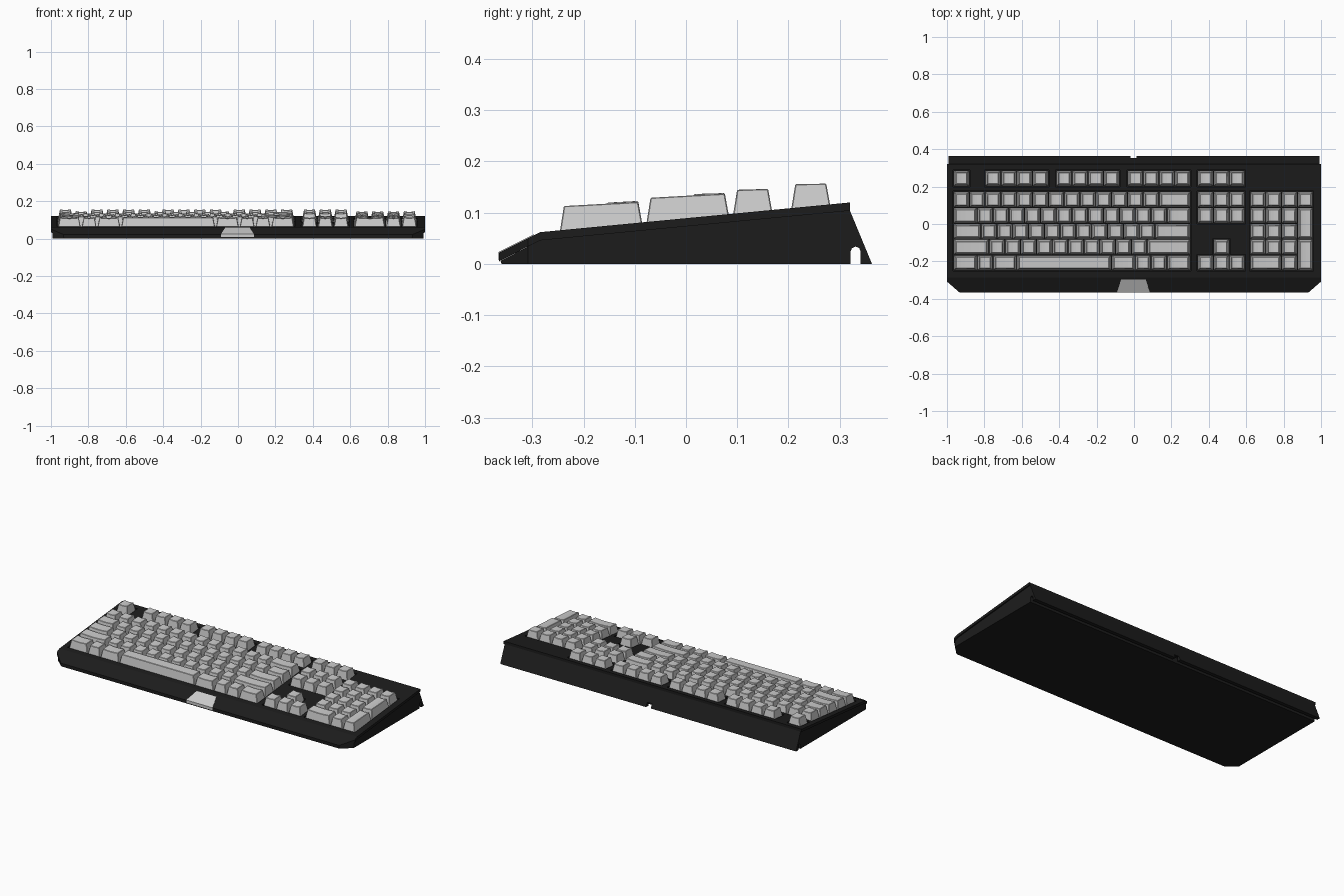
import bpy, bmesh
from mathutils import Vector

if "Cube" in bpy.data.objects:
    bpy.data.objects.remove(bpy.data.objects["Cube"])

U = 0.0845                                   # key pitch
ROW_Y = [0.2435, 0.130, 0.0455, -0.039, -0.1235, -0.207]
TILT = [0.016, 0.03, 0.03, 0.055, 0.055, 0.055]
MAIN_X, NAV_X, PAD_X = -0.965, 0.340, 0.620  # left edges of the key blocks

black = bpy.data.materials.new("black_plastic")
black.diffuse_color = (0.012, 0.012, 0.012, 1)
black.use_nodes = True
black.node_tree.nodes["Principled BSDF"].inputs["Base Color"].default_value = black.diffuse_color


def surface(y):
    return 0.062 + 0.0959 * (y + 0.285)


def finish(name, bm, mat=None):
    bmesh.ops.recalc_face_normals(bm, faces=bm.faces)
    me = bpy.data.meshes.new(name)
    bm.to_mesh(me)
    bm.free()
    ob = bpy.data.objects.new(name, me)
    bpy.context.collection.objects.link(ob)
    if mat:
        me.materials.append(mat)
    return ob


def prism(name, profile, half):
    """Extrude a (y, z) profile across x and clip the two front corners."""
    bm = bmesh.new()
    face = bm.faces.new([bm.verts.new((-half, y, z)) for y, z in profile])
    ext = bmesh.ops.extrude_face_region(bm, geom=[face])["geom"]
    verts = [g for g in ext if isinstance(g, bmesh.types.BMVert)]
    bmesh.ops.translate(bm, verts=verts, vec=(2 * half, 0, 0))
    if face not in bm.faces[:] or len([f for f in bm.faces if len(f.verts) == len(profile)]) < 2:
        bmesh.ops.holes_fill(bm, edges=bm.edges[:], sides=0)
    for s in (-1, 1):
        cut = bmesh.ops.bisect_plane(
            bm, geom=bm.verts[:] + bm.edges[:] + bm.faces[:],
            plane_co=(s * half, -0.308, 0), plane_no=Vector((s * 0.057, -0.066, 0)).normalized(),
            clear_outer=True)["geom_cut"]
        bmesh.ops.holes_fill(bm, edges=[g for g in cut if isinstance(g, bmesh.types.BMEdge)], sides=0)
    return finish(name, bm, black)


def subtract(target, x0, x1, y0, y1, z0, z1):
    bm = bmesh.new()
    bmesh.ops.create_cube(bm, size=1)
    for v in bm.verts:
        v.co = ((x0 + x1) / 2 + v.co.x * (x1 - x0), (y0 + y1) / 2 + v.co.y * (y1 - y0),
                (z0 + z1) / 2 + v.co.z * (z1 - z0))
    cutter = finish("cutter", bm)
    cutter.hide_render = True
    mod = target.modifiers.new("cut", "BOOLEAN")
    mod.operation, mod.solver, mod.object = "DIFFERENCE", "EXACT", cutter
    bpy.context.view_layer.objects.active = target
    bpy.ops.object.modifier_apply(modifier=mod.name)
    bpy.data.objects.remove(cutter)


# Wedge base with rear cable channel and sloping back
base = prism("base", [(-0.36, 0), (-0.362, 0.006), (-0.285, 0.046), (0.32, 0.104), (0.363, 0),
                      (0.341, 0), (0.341, 0.024), (0.338, 0.031), (0.331, 0.034),
                      (0.324, 0.031), (0.321, 0.024), (0.321, 0)], 0.993)
subtract(base, -0.018, 0.014, 0.332, 0.40, -0.02, 0.025)     # cable exit

# Top plate with openings for the key blocks
plate = prism("top_plate", [(-0.365, 0.005), (-0.365, 0.022), (-0.285, 0.062), (0.32, 0.12),
                            (0.32, 0.104), (-0.285, 0.046)], 1.0)
wells = [(MAIN_X + a * U, n, 0, 0) for a, n in ((0, 1), (2, 4), (6.5, 4), (11, 4))]
wells += [(MAIN_X, 15, 1, 5), (NAV_X, 3, 0, 0), (NAV_X, 3, 1, 2), (NAV_X + U, 1, 4, 4),
          (NAV_X, 3, 5, 5), (PAD_X, 4, 1, 5)]
for x, n, top, bottom in wells:
    subtract(plate, x - 0.003, x + n * U + 0.003, ROW_Y[bottom] - U / 2 - 0.003,
             ROW_Y[top] + U / 2 + 0.003, -0.05, 0.2)


def key(bm, x, units, row, rows=1):
    """Tapered keycap with a shallow dished top; rows=2 makes a tall key."""
    w, d = units * U, rows * U
    cx, cy = x + w / 2, ROW_Y[row] - (rows - 1) * U / 2
    hb, db = w / 2 - 0.002, d / 2 - 0.002
    ht, dt = w / 2 - 0.0135, d / 2 - 0.012
    dip = 0 if units > 4 else 0.004
    tilt = TILT[row + rows - 1]
    low, high = [], []
    for s in (-1, 1):
        low.append([bm.verts.new((cx + t * hb, cy + s * db, surface(cy + s * db) - 0.015))
                    for t in (-1, 1)])
        high.append([bm.verts.new((cx + t * ht, cy + s * dt,
                                   surface(cy) + 0.044 + s * dt * tilt - dip * (1 - t * t)))
                     for t in (-1, -0.5, 0, 0.5, 1)])
    for i in range(4):
        bm.faces.new((high[0][i], high[0][i + 1], high[1][i + 1], high[1][i]))
    for i in (0, 1):
        bm.faces.new(low[i] + high[i][::-1])
        bm.faces.new((low[0][-i], low[1][-i], high[1][-i], high[0][-i]))
    bm.faces.new((low[0][0], low[0][1], low[1][1], low[1][0]))


def key_block(name, x0, keys):
    bm = bmesh.new()
    for pos, units, row, rows in keys:
        key(bm, x0 + pos * U, units, row, rows)
    ob = finish(name, bm)
    bev = ob.modifiers.new("soft_edges", "BEVEL")
    bev.width, bev.segments, bev.limit_method, bev.angle_limit = 0.002, 1, "ANGLE", 0.7


# Function row
key_block("function_keys", MAIN_X,
          [(0, 1, 0, 1)] + [(a + i, 1, 0, 1) for a in (2, 6.5, 11) for i in range(4)])

# Main typing rows, given as key widths
layout = {
    "number_row_keys": [1] * 13 + [2],
    "upper_letter_keys": [1.5] + [1] * 12 + [1.5],
    "home_row_keys": [1.75] + [1] * 11 + [2.25],
    "lower_letter_keys": [2.25] + [1] * 10 + [2.75],
    "space_row_keys": [1.5, 1, 1.5, 6, 1.5, 1, 1, 1.5],
}
for row, (name, widths) in enumerate(layout.items(), 1):
    key_block(name, MAIN_X, [(sum(widths[:i]), w, row, 1) for i, w in enumerate(widths)])

# Navigation and arrow keys
key_block("navigation_keys", NAV_X, [(i, 1, r, 1) for r in (0, 1, 2) for i in range(3)])
key_block("arrow_keys", NAV_X, [(1, 1, 4, 1)] + [(i, 1, 5, 1) for i in range(3)])

# Number pad with two tall keys and one wide key
key_block("number_pad_keys", PAD_X,
          [(i, 1, 1, 1) for i in range(4)] + [(i, 1, r, 1) for r in (2, 3, 4) for i in range(3)]
          + [(0, 2, 5, 1), (2, 1, 5, 1), (3, 1, 2, 2), (3, 1, 4, 2)])

# Grey trapezoid tab wrapping the front lip
bm = bmesh.new()
rings = []
for half, y, z in ((0.088, -0.366, 0.008), (0.088, -0.366, 0.0235), (0.066, -0.297, 0.058),
                   (0.066, -0.297, 0.052), (0.088, -0.36, 0.008)):
    rings.append([bm.verts.new((s * half - 0.003, y, z)) for s in (-1, 1)])
for i in range(5):
    a, b = rings[i], rings[(i + 1) % 5]
    bm.faces.new((a[0], a[1], b[1], b[0]))
for s in (0, 1):
    bm.faces.new([r[s] for r in rings])
finish("front_tab", bm)
